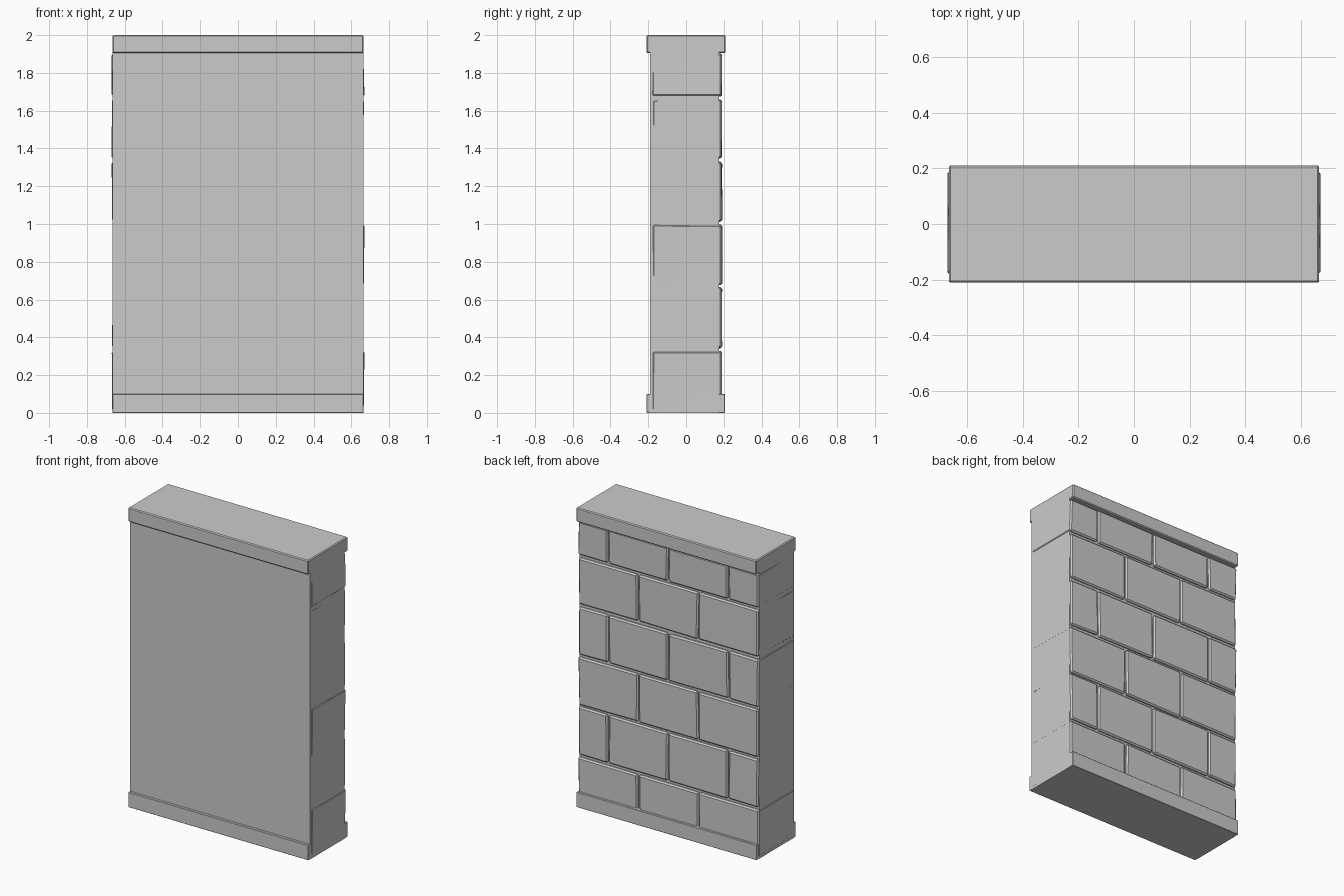
import bpy, bmesh, random
from mathutils import Vector

if "Cube" in bpy.data.objects:
    bpy.data.objects.remove(bpy.data.objects["Cube"])

random.seed(7)
HALF = 0.665          # half wall length
LENGTH = 2 * HALF / 3  # one full stone


def block(name, lo, hi, bevel=0.0, jitter=0.0, side_jitter=0.0):
    """Box between two corners, optionally roughened and chamfered."""
    bm = bmesh.new()
    bmesh.ops.create_cube(bm, size=1)
    lo, hi = Vector(lo), Vector(hi)
    for v in bm.verts:
        v.co = Vector([lo[i] + (v.co[i] + 0.5) * (hi[i] - lo[i]) for i in range(3)])
        at_end = abs(v.co.x) > HALF - 0.01
        jx = side_jitter if at_end else jitter
        v.co += Vector([random.uniform(-j, j) for j in (jx, jitter * 0.6, jitter * 0.6)])
    if bevel:
        bmesh.ops.bevel(bm, geom=bm.edges[:], offset=bevel, segments=1,
                        profile=0.5, affect='EDGES')
    bmesh.ops.recalc_face_normals(bm, faces=bm.faces[:])
    mesh = bpy.data.meshes.new(name)
    bm.to_mesh(mesh)
    bm.free()
    obj = bpy.data.objects.new(name, mesh)
    bpy.context.collection.objects.link(obj)
    return obj


# Mortar core with the flat front face
block("wall_core", (-HALF, -0.19, 0), (HALF, 0.174, 1.93))

# Plinth and coping
block("base_plinth", (-HALF, -0.208, 0), (HALF, -0.17, 0.1), 0.002)
block("base_plinth_back", (-HALF, 0.16, 0), (HALF, 0.206, 0.1), 0.002)
block("top_cap", (-HALF, -0.21, 1.905), (HALF, 0.21, 2.0), 0.006)

# Stone courses: three full stones, alternating with half stones at the ends
rows = [(0.012, 0.326), (0.344, 0.664), (0.678, 0.996),
        (1.014, 1.328), (1.348, 1.660), (1.676, 1.902)]
for r, (z0, z1) in enumerate(rows):
    offset = LENGTH / 2 if r % 2 else 0
    cuts = [-HALF] + [c for c in (-HALF + offset + i * LENGTH for i in range(4))
                      if -HALF + 0.01 < c < HALF - 0.01] + [HALF]
    for i, (a, b) in enumerate(zip(cuts, cuts[1:])):
        x0 = a if i == 0 else a + 0.004
        x1 = b if i == len(cuts) - 2 else b - 0.004
        block(f"stone_{r}_{i}", (x0, -0.18, z0), (x1, 0.19, z1),
              0.009, 0.004, 0.005)
